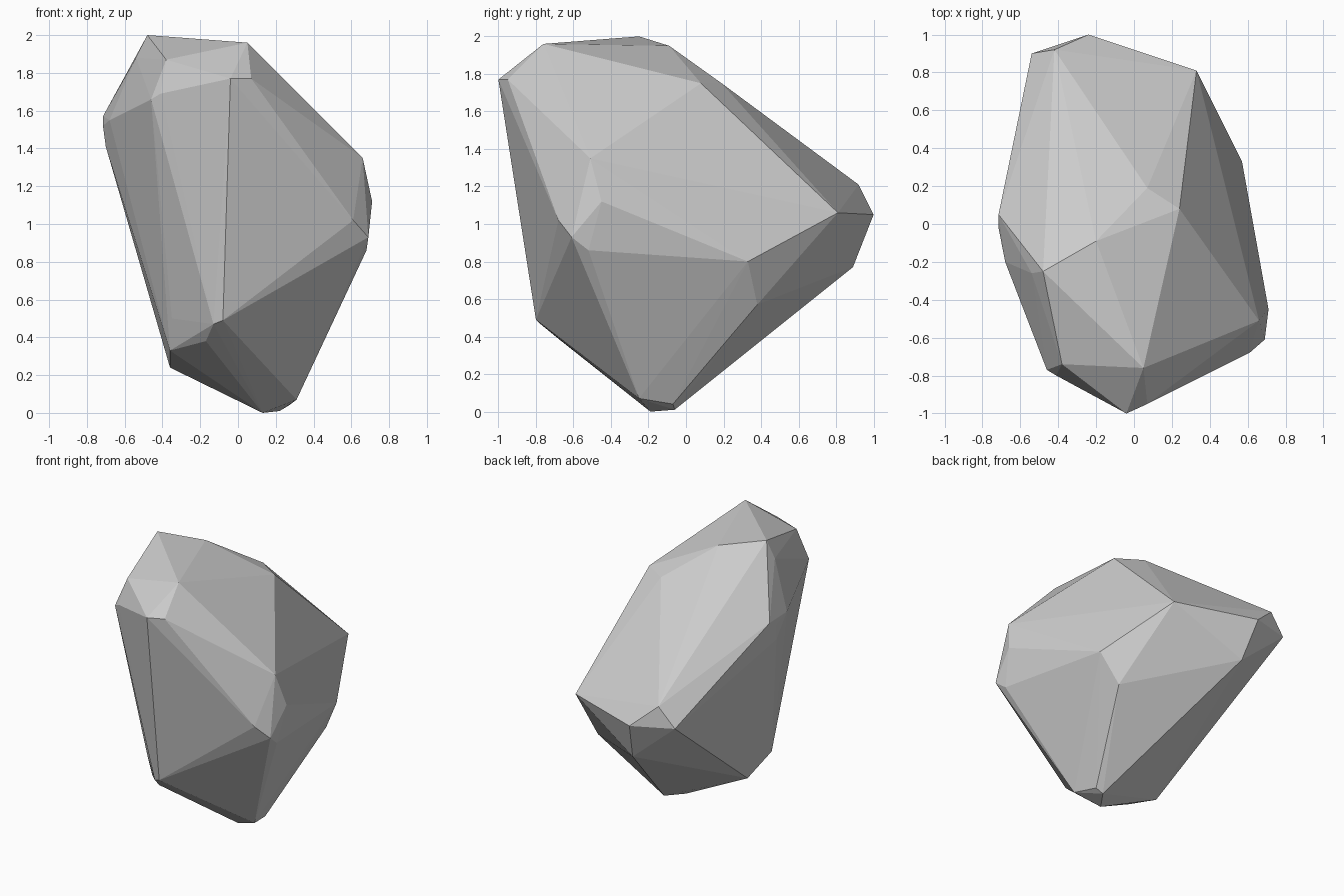
import bpy, bmesh

if "Cube" in bpy.data.objects:
    bpy.data.objects.remove(bpy.data.objects["Cube"])

# A faceted boulder: the convex hull of its chipped corners, grouped by region
crown = [(-.48, -.25, 2.0), (.05, -.76, 1.96), (-.20, -.09, 1.95), (-.54, -.26, 1.88),
         (-.38, -.74, 1.87), (.24, .08, 1.75), (.07, .19, 1.75)]
front_brow = [(-.04, -1.0, 1.77), (.07, -.95, 1.77), (-.46, -.77, 1.66), (-.41, -.80, 1.69)]
left_bulge = [(-.715, .05, 1.57), (-.715, -.02, 1.52), (-.68, -.20, 1.55), (-.70, -.05, 1.41)]
right_bulge = [(.66, -.51, 1.35), (.71, -.45, 1.12), (.61, -.68, 1.02), (.69, -.61, .93),
               (.68, -.52, .86), (.57, .33, .80), (.45, .38, .57)]
back_nose = [(.33, .81, 1.06), (-.24, 1.0, 1.05), (-.42, .92, 1.21), (-.54, .90, 1.07),
             (-.19, .89, .77)]
front_toe = [(-.08, -.80, .49), (-.13, -.78, .47), (-.17, -.67, .38), (-.35, -.55, .50),
             (-.36, -.48, .33), (-.36, -.20, .24)]
foot = [(.31, -.25, .07), (.27, -.07, .04), (.22, -.06, .01), (.13, -.19, 0)]

bm = bmesh.new()
for region in (crown, front_brow, left_bulge, right_bulge, back_nose, front_toe, foot):
    for corner in region:
        bm.verts.new(corner)
hull = bmesh.ops.convex_hull(bm, input=bm.verts[:], use_existing_faces=False)
unused = {g for g in hull["geom_interior"] + hull["geom_unused"]
          if isinstance(g, bmesh.types.BMVert)}
bmesh.ops.delete(bm, geom=list(unused), context='VERTS')
bmesh.ops.recalc_face_normals(bm, faces=bm.faces[:])

mesh = bpy.data.meshes.new("boulder")
bm.to_mesh(mesh)
bm.free()
boulder = bpy.data.objects.new("boulder", mesh)
bpy.context.collection.objects.link(boulder)
